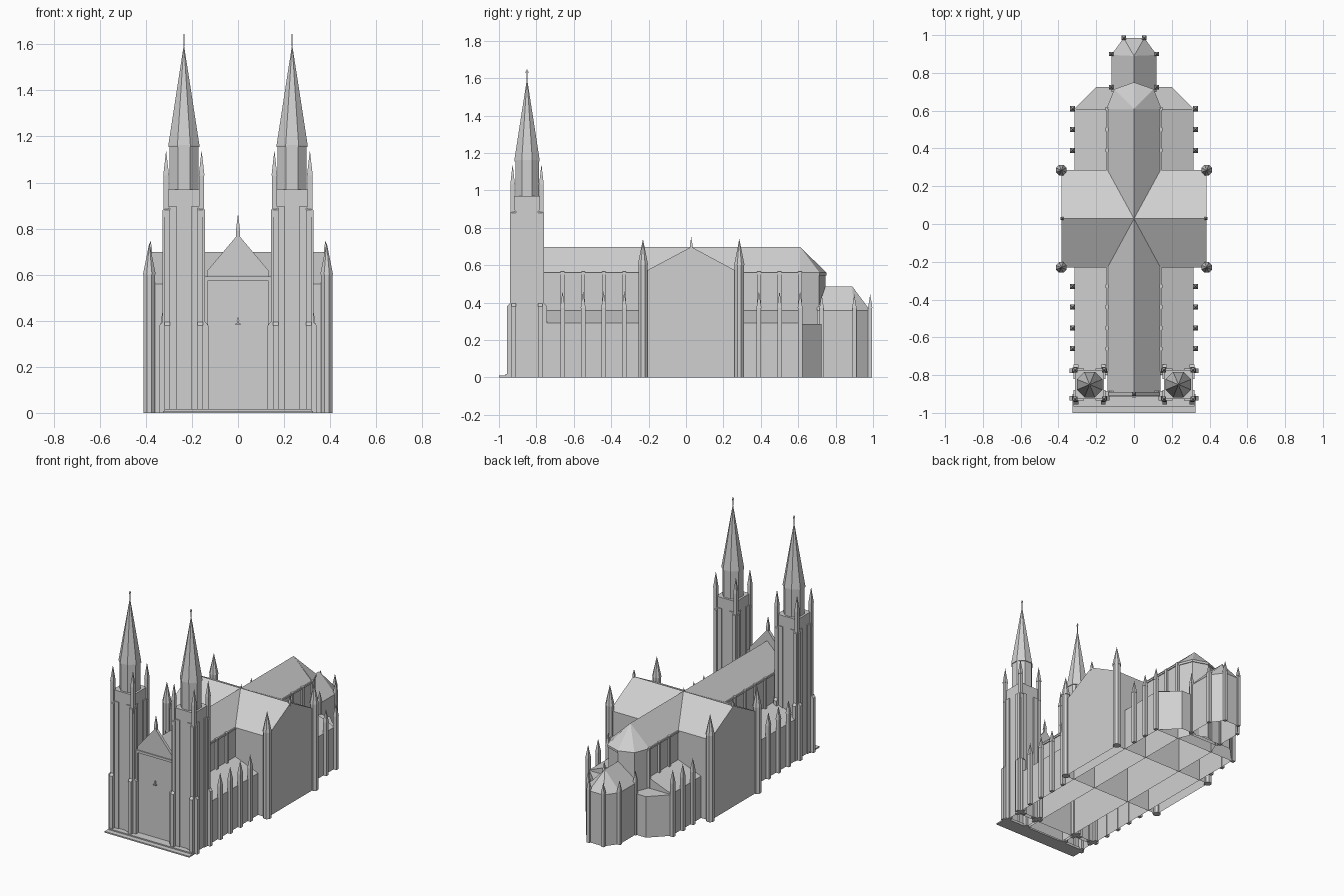
import bpy
import bmesh
import math

cube = bpy.data.objects.get("Cube")
if cube:
    bpy.data.objects.remove(cube, do_unlink=True)

stone = bpy.data.materials.new("light_grey_stone")
stone.use_nodes = True
stone.diffuse_color = (0.63, 0.63, 0.63, 1)
stone.node_tree.nodes["Principled BSDF"].inputs["Base Color"].default_value = (0.63, 0.63, 0.63, 1)


def loft(name, rings, hollow=False):
    """Skin a list of rings; a ring of one point makes a tip. Hollow leaves the underside open."""
    bm = bmesh.new()
    loops = [[bm.verts.new(p) for p in ring] for ring in rings]
    for a, b in zip(loops, loops[1:]):
        n = len(a)
        for i in range(n):
            j = (i + 1) % n
            bm.faces.new([a[i], a[j], b[0]] if len(b) == 1 else [a[i], a[j], b[j], b[i]])
    for end in (loops[0], loops[-1]):
        if len(end) > 2:
            bm.faces.new(end)
    bmesh.ops.recalc_face_normals(bm, faces=bm.faces)
    if hollow:
        floor = [f for f in bm.faces if all(v.co.z < 0.001 for v in f.verts)]
        bmesh.ops.delete(bm, geom=floor, context='FACES_ONLY')
    mesh = bpy.data.meshes.new(name)
    bm.to_mesh(mesh)
    bm.free()
    mesh.materials.append(stone)
    obj = bpy.data.objects.new(name, mesh)
    bpy.context.collection.objects.link(obj)
    return obj


def at(points, z):
    return [(x, y, z) for x, y in points]


def rect(x0, x1, y0, y1):
    return [(x0, y0), (x1, y0), (x1, y1), (x0, y1)]


def box(name, x0, x1, y0, y1, z0, z1, hollow=False):
    r = rect(x0, x1, y0, y1)
    return loft(name, [at(r, z0), at(r, z1)], hollow)


def polygon(x, y, r, n):
    turn = math.pi / n
    return [(x + r * math.cos(turn + i * 2 * turn), y + r * math.sin(turn + i * 2 * turn)) for i in range(n)]


def pinnacle(name, x, y, r, z0, z1, tip, n=4):
    """Shaft with a slightly wider collar under a pointed cap."""
    base, collar = polygon(x, y, r, n), polygon(x, y, r * 1.12, n)
    loft(name, [at(base, z0), at(base, z1), at(collar, z1), [(x, y, tip)]])


def mirrored(points):
    return points + [(-x, y) for x, y in reversed(points) if x]


def along_y(name, profile, y0, y1):
    loft(name, [[(x, y, z) for x, z in profile] for y in (y0, y1)], True)


# Nave with pitched roof and eaves
EAVE, RIDGE = 0.56, 0.698
along_y("nave", mirrored([(0.14, 0), (0.14, EAVE), (0, RIDGE)]), -0.9, 0.61)
for s in (-1, 1):
    box("nave_eave", s * 0.13, s * 0.146, -0.78, 0.61, 0.55, 0.562)

# Aisles with lean-to roofs
along_y("aisles", mirrored([(0.315, 0), (0.315, 0.29), (0.14, 0.358)]), -0.8, 0.61)

# Transept with gabled ends
gable = [(-0.23, 0), (-0.23, EAVE), (0.028, RIDGE), (0.285, EAVE), (0.285, 0)]
loft("transept", [[(x, y, z) for y, z in gable] for x in (-0.385, 0.385)], True)

# Apse and the low ambulatory around it
apse = mirrored([(0.14, 0.61), (0.1, 0.71)])
apse.insert(2, (0, 0.745))
eave = [(x * 1.04, 0.61 + (y - 0.61) * 1.04) for x, y in apse]
loft("apse", [at(apse, 0), at(apse, 0.545), at(eave, 0.545), at(eave, EAVE), [(0, 0.61, RIDGE)]], True)
ambulatory = mirrored([(0.315, 0.61), (0.2, 0.725)])
loft("ambulatory", [at(ambulatory, 0), at(ambulatory, 0.285)], True)

# End chapel with hipped roof
chapel = mirrored([(0.12, 0.70), (0.12, 0.895), (0.055, 0.985)])
ridge_line = [(0, 0.70), (0, 0.89), (0, 0.89), (0, 0.89), (0, 0.89), (0, 0.70)]
roof = loft("end_chapel", [at(chapel, 0), at(chapel, 0.357), at(ridge_line, 0.485)], True)
bm = bmesh.new()
bm.from_mesh(roof.data)
bmesh.ops.remove_doubles(bm, verts=bm.verts, dist=0.0005)
bm.to_mesh(roof.data)
bm.free()

# Buttresses, pilasters, corner turrets on both sides
for s in (-1, 1):
    for y in (-0.66, -0.55, -0.44, -0.33, 0.39, 0.5, 0.61):
        pinnacle("aisle_buttress", s * 0.325, y, 0.017, 0, 0.37, 0.46)
        box("clerestory_pilaster", s * 0.128, s * 0.152, y - 0.01, y + 0.01, 0.29, 0.565)
    for x, y in ((0.12, 0.725), (0.12, 0.9), (0.055, 0.985)):
        pinnacle("chapel_buttress", s * x, y, 0.015, 0, 0.37, 0.445)
    for y in (-0.23, 0.285):
        pinnacle("transept_turret", s * 0.385, y, 0.027, 0, 0.6, 0.74, 8)
    pinnacle("transept_finial", s * 0.38, 0.028, 0.01, 0.68, 0.705, 0.75)

# West front: wall, cornice, gable, finial, niche figure
box("front_wall", -0.16, 0.16, -0.905, -0.89, 0, 0.575, True)
box("front_cornice", -0.16, 0.16, -0.917, -0.885, 0.575, 0.592)
along_y("front_gable", mirrored([(0.135, 0.592), (0.135, 0.615), (0, 0.775)]), -0.91, -0.89)
pinnacle("gable_finial", 0, -0.9, 0.012, 0.75, 0.79, 0.865)
box("niche_ledge", -0.01, 0.01, -0.918, -0.904, 0.382, 0.388)
pinnacle("niche_figure", 0, -0.91, 0.007, 0.388, 0.402, 0.418)
for s in (-1, 1):
    box("front_wall_pier", s * 0.13, s * 0.16, -0.917, -0.89, 0, 0.575)

# Entrance steps
box("lower_step", -0.325, 0.325, -1, -0.9, 0, 0.009)
box("upper_step", -0.32, 0.32, -0.965, -0.9, 0.009, 0.017)


def tower(cx, cy):
    box("tower_body", cx - 0.077, cx + 0.077, cy - 0.077, cy + 0.077, 0, 0.97, True)
    # Stepped buttress arms in pairs at each corner
    for sx in (-1, 1):
        for sy in (-1, 1):
            for reach, inner, top in ((0.106, 0.092, 0.38), (0.092, 0.08, 0.88)):
                for flip in (False, True):
                    rings = []
                    for z, end in ((0, reach), (top, reach), (top + 0.015, inner)):
                        ring = rect(0.03, end, 0.06, 0.084)
                        if flip:
                            ring = [(b, a) for a, b in ring]
                        rings.append([(cx + sx * a, cy + sy * b, z) for a, b in ring])
                    loft("tower_buttress", rings)
            pinnacle("tower_pinnacle", cx + sx * 0.077, cy + sy * 0.077, 0.016, 0.85, 1.03, 1.14)
    # Belfry, spire and cross
    drum, rim = polygon(cx, cy, 0.068, 8), polygon(cx, cy, 0.073, 8)
    loft("belfry", [at(drum, 0.97), at(drum, 1.155)])
    loft("spire", [at(rim, 1.155), at(rim, 1.163), [(cx, cy, 1.6)]])
    box("cross_post", cx - 0.002, cx + 0.002, cy - 0.002, cy + 0.002, 1.59, 1.645)
    box("cross_arm", cx - 0.002, cx + 0.002, cy - 0.009, cy + 0.009, 1.628, 1.635)


for side in (-1, 1):
    tower(side * 0.235, -0.85)
